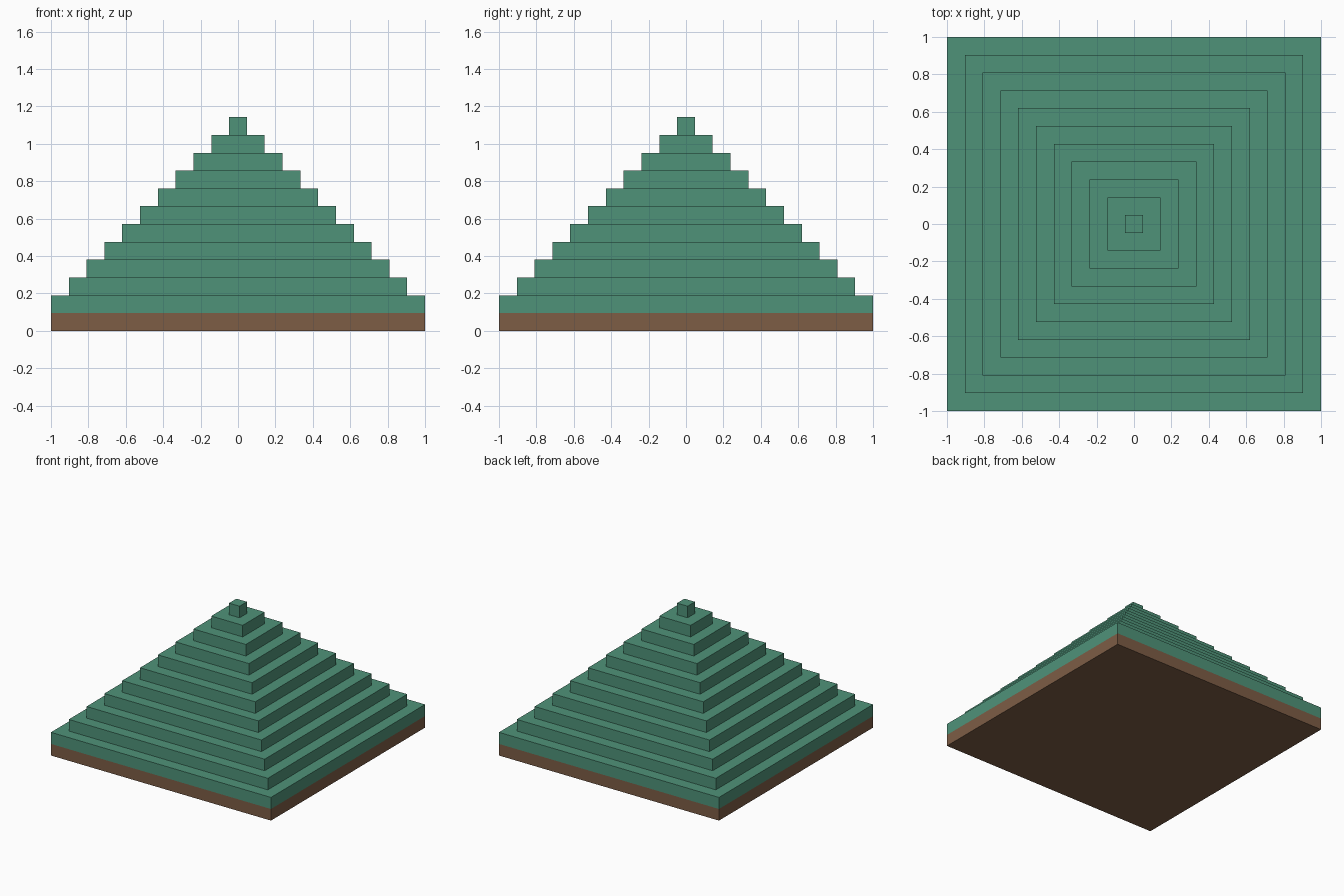
import bpy

STEPS = 11                      # green terraces, each two units narrower than the last
UNIT = 2 / (2 * STEPS - 1)      # height of a layer and depth of a tread

cube = bpy.data.objects.get("Cube")
if cube:
    bpy.data.objects.remove(cube, do_unlink=True)


def make_material(name, rgb):
    mat = bpy.data.materials.new(name)
    mat.use_nodes = True
    color = (*rgb, 1)
    mat.diffuse_color = color
    bsdf = next(n for n in mat.node_tree.nodes if n.type == "BSDF_PRINCIPLED")
    bsdf.inputs["Base Color"].default_value = color
    return mat


def add_slab(name, width, layer, mat):
    """Square slab one unit thick, resting on the layer below it."""
    bpy.ops.mesh.primitive_cube_add(size=1, location=(0, 0, (layer + 0.5) * UNIT))
    slab = bpy.context.object
    slab.name = name
    slab.scale = (width, width, UNIT)
    bpy.ops.object.transform_apply(location=False, rotation=False, scale=True)
    slab.data.materials.append(mat)


green = make_material("muted green", (0.078, 0.29, 0.191))
brown = make_material("earth brown", (0.205, 0.109, 0.06))

# Brown foundation
add_slab("foundation", 2, 0, brown)

# Green terraces narrowing to a single block on top
for i in range(STEPS):
    name = "top_block" if i == STEPS - 1 else f"terrace_{i + 1}"
    add_slab(name, 2 - 2 * i * UNIT, i + 1, green)
